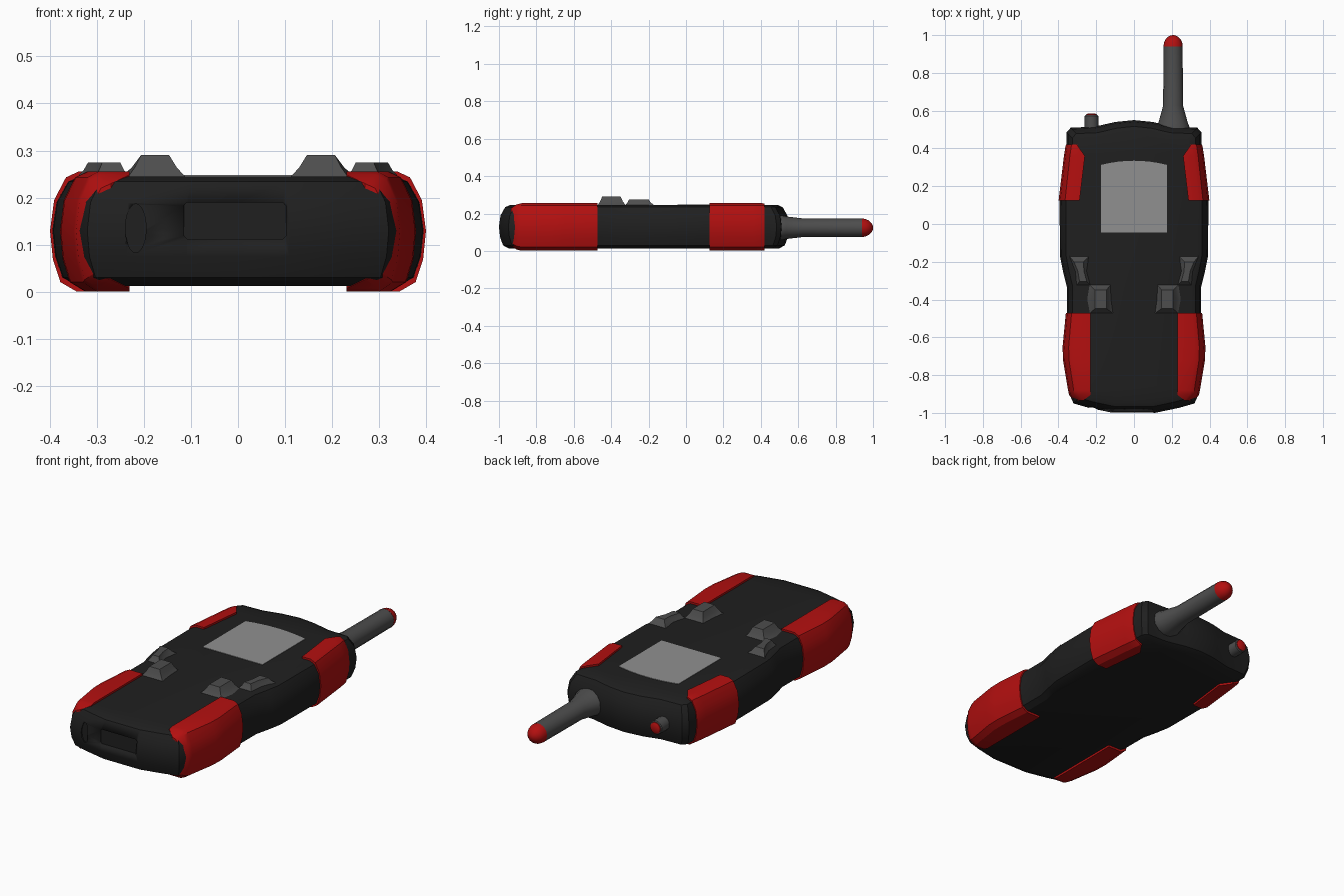
import bpy, bmesh, math

if "Cube" in bpy.data.objects:
    bpy.data.objects.remove(bpy.data.objects["Cube"])

def material(name, rgb):
    m = bpy.data.materials.new(name)
    m.diffuse_color = (*rgb, 1)
    m.use_nodes = True
    m.node_tree.nodes["Principled BSDF"].inputs["Base Color"].default_value = m.diffuse_color
    return m

BLACK = material("black_rubber", (0.014, 0.014, 0.014))
RED = material("red_rubber", (0.45, 0.005, 0.005))
DARK = material("dark_grey", (0.075, 0.075, 0.075))
GLASS = material("screen_grey", (0.28, 0.28, 0.28))

def loft(name, rings, mat, mirror=False, angle=30):
    """Skin a stack of equal-length closed rings and cap both ends."""
    bm = bmesh.new()
    rows = [[bm.verts.new(p) for p in r] for r in rings]
    n = len(rows[0])
    for a, b in zip(rows, rows[1:]):
        for i in range(n):
            j = (i + 1) % n
            bm.faces.new((a[i], a[j], b[j], b[i]))
    bm.faces.new(rows[0][::-1])
    bm.faces.new(rows[-1])
    bmesh.ops.recalc_face_normals(bm, faces=bm.faces)
    me = bpy.data.meshes.new(name)
    bm.to_mesh(me)
    bm.free()
    ob = bpy.data.objects.new(name, me)
    bpy.context.collection.objects.link(ob)
    if mat:
        me.materials.append(mat)
    bpy.ops.object.select_all(action='DESELECT')
    ob.select_set(True)
    bpy.context.view_layer.objects.active = ob
    bpy.ops.object.shade_smooth_by_angle(angle=math.radians(angle))
    if mirror:
        ob.modifiers.new("mirror", 'MIRROR')
    return ob

def lathe(name, cx, cz, profile, mat, seg=14):
    """Turned part along y; profile rows are (y, x radius, z radius)."""
    rings = [[(cx + rx * math.cos(t), y, cz + rz * math.sin(t))
              for t in (2 * math.pi * k / seg for k in range(seg))]
             for y, rx, rz in profile]
    return loft(name, rings, mat, angle=40)

# Shared rounded side section: (share of half width, z)
SECTION = [(0.86, 0.012), (0.945, 0.03), (0.985, 0.075), (1, 0.13),
           (0.978, 0.19), (0.915, 0.234), (0.85, 0.245)]

# Body: half outline seen from above, inset per layer
HALF = [(0, -1), (0.11, -1), (0.24, -0.973), (0.32, -0.95), (0.338, -0.91),
        (0.372, -0.68), (0.356, -0.47), (0.356, -0.33), (0.376, -0.25),
        (0.392, -0.17), (0.394, 0.13), (0.357, 0.42), (0.357, 0.485),
        (0.335, 0.51), (0.21, 0.515), (0.1, 0.54), (0, 0.55)]
OUTLINE = HALF + [(-x, y) for x, y in HALF[-2:0:-1]]
CY, LEN = -0.225, 0.775
rings = []
for s, z in SECTION:
    sy = 1 - 0.39 * (1 - s) / LEN
    rings.append([(x * s, CY + (y - CY) * sy, z) for x, y in OUTLINE])
body = loft("body", rings, BLACK)

# Front recesses: port cover and round hole
def cut(cutter):
    cutter.hide_render = True
    cutter.hide_viewport = True
    cutter.display_type = 'WIRE'
    b = body.modifiers.new("recess", 'BOOLEAN')
    b.operation = 'DIFFERENCE'
    b.object = cutter

port = [(-0.115, 0.119), (-0.108, 0.112), (0.095, 0.112), (0.102, 0.119),
        (0.102, 0.183), (0.095, 0.19), (-0.108, 0.19), (-0.115, 0.183)]
cut(loft("port_cutter", [[(x, y, z) for x, z in port] for y in (-1.05, -0.985)], None))
cut(lathe("hole_cutter", -0.217, 0.135, [(-1.05, 0.022, 0.052), (-0.965, 0.022, 0.052)], None, 20))

# Red grip pads: stations are (y, half width, inner edge x, height share)
def pad(name, stations):
    rings = []
    for y, w, inner, h in stations:
        pts = [(inner, 0.0)] + [(w * s, z) for s, z in SECTION] + [(inner, 0.255)]
        ring = []
        for x, z in pts:
            z = 0.128 + (z - 0.1285) * 1.09      # slightly prouder than the body
            z = min(max(z, 0.001), 0.255)
            ring.append((x, y, 0.128 + (z - 0.128) * h))
        rings.append(ring)
    return loft(name, rings, RED, mirror=True)

pad("lower_grip_pad", [(-0.935, 0.318, 0.27, 0.8), (-0.905, 0.344, 0.23, 0.95),
                       (-0.88, 0.349, 0.23, 1), (-0.72, 0.376, 0.23, 1),
                       (-0.65, 0.378, 0.23, 1), (-0.472, 0.361, 0.23, 1)])
pad("upper_grip_pad", [(0.125, 0.399, 0.288, 1), (0.36, 0.371, 0.26, 1),
                       (0.41, 0.363, 0.295, 1), (0.42, 0.36, 0.3, 0.98)])

# Screen with curved upper edge
edge = [(-0.175, -0.045), (0.175, -0.045)]
edge += [(0.175 - 0.0438 * k, 0.335 - 0.022 * (1 - k / 4) ** 2) for k in range(9)]
edge[-1] = (-0.175, 0.313)
loft("screen", [[(x, y, z) for x, y in edge] for z in (0.24, 0.2475)], GLASS)

# Buttons: flared base easing into a small top
def button(name, base, top, height):
    rings = [[(x, y, 0.242) for x, y in base]]
    for t, z in ((0.25, 0.25), (0.6, 0.245 + height * 0.45), (1, 0.245 + height)):
        rings.append([(bx + (tx - bx) * t, by + (ty - by) * t, z)
                      for (bx, by), (tx, ty) in zip(base, top)])
    return loft(name, rings, DARK, mirror=True, angle=25)

button("large_button",
       [(0.108, -0.475), (0.237, -0.475), (0.252, -0.4), (0.238, -0.32), (0.123, -0.32), (0.119, -0.4)],
       [(0.146, -0.448), (0.206, -0.448), (0.206, -0.4), (0.206, -0.35), (0.146, -0.35), (0.146, -0.4)],
       0.045)
button("small_button",
       [(0.23, -0.325), (0.305, -0.325), (0.312, -0.25), (0.342, -0.17), (0.238, -0.17), (0.25, -0.25)],
       [(0.25, -0.305), (0.288, -0.305), (0.297, -0.25), (0.318, -0.2), (0.268, -0.2), (0.265, -0.25)],
       0.03)

# Antenna with flared foot and domed tip
AX, AZ = 0.207, 0.124
lathe("antenna", AX, AZ, [(0.46, 0.088, 0.068), (0.51, 0.088, 0.068),
                          (0.535, 0.078, 0.062), (0.625, 0.053, 0.051), (0.942, 0.05, 0.05)], DARK)
lathe("antenna_tip", AX, AZ, [(0.94 + 0.06 * math.sin(a), 0.051 * math.cos(a), 0.051 * math.cos(a))
                              for a in (0, 0.35, 0.7, 1.05, 1.35, 1.52)], RED)

# Side knob with red cap
lathe("knob", -0.225, 0.128, [(0.46, 0.036, 0.036), (0.572, 0.036, 0.036), (0.576, 0.032, 0.032)], DARK)
lathe("knob_cap", -0.225, 0.128, [(0.57, 0.031, 0.031), (0.579, 0.029, 0.029), (0.585, 0.018, 0.018)], RED)
